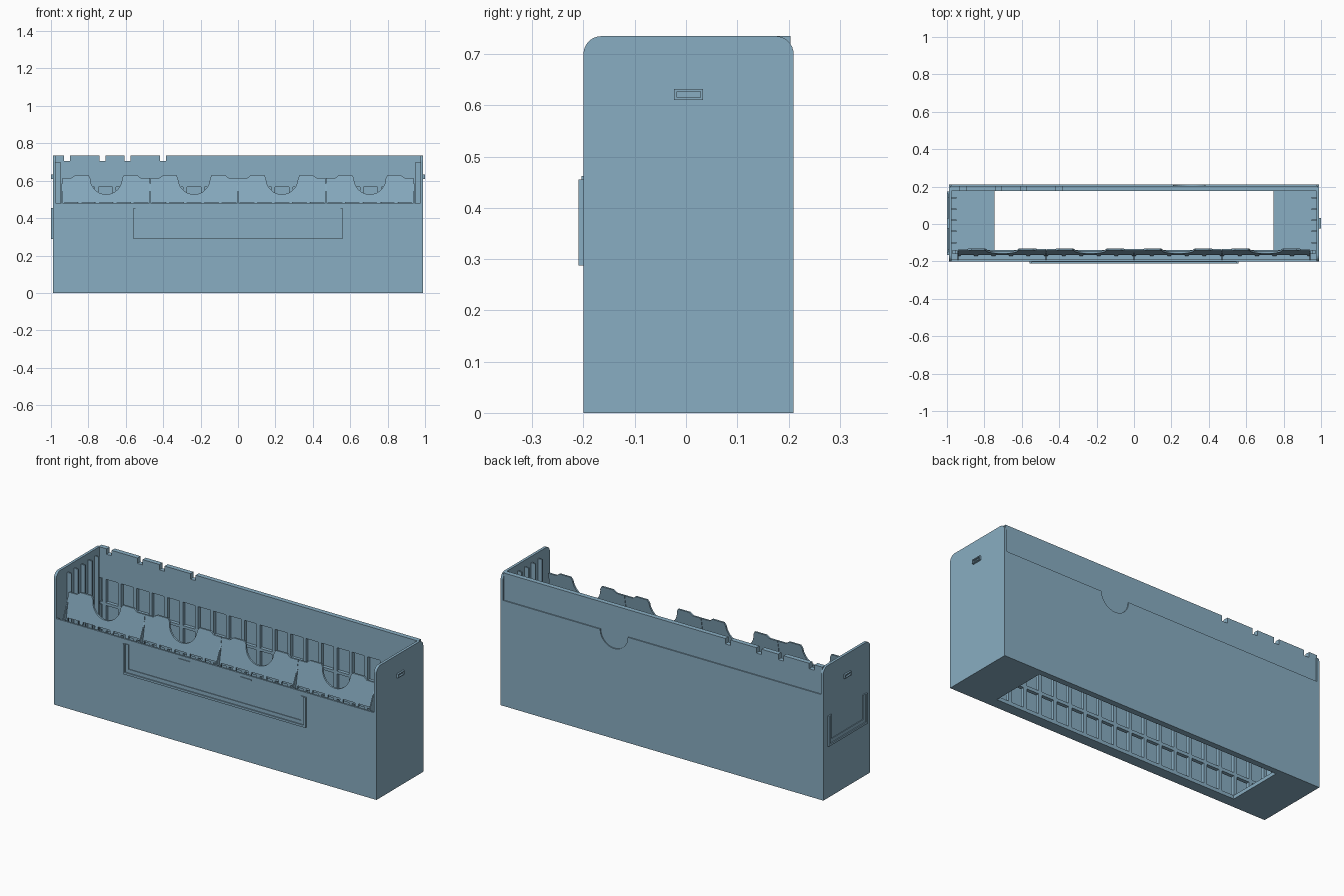
import bpy, bmesh, math

if "Cube" in bpy.data.objects:
    bpy.data.objects.remove(bpy.data.objects["Cube"])

mat = bpy.data.materials.new("dusty blue")
mat.diffuse_color = (0.25, 0.42, 0.54, 1)
mat.use_nodes = True
mat.node_tree.nodes["Principled BSDF"].inputs["Base Color"].default_value = mat.diffuse_color


def finish(name, bm):
    bmesh.ops.recalc_face_normals(bm, faces=bm.faces)
    me = bpy.data.meshes.new(name)
    bm.to_mesh(me)
    bm.free()
    me.materials.append(mat)
    ob = bpy.data.objects.new(name, me)
    bpy.context.collection.objects.link(ob)
    return ob


def boxes(name, items):
    """One object from several boxes given as (x0, x1, y0, y1, z0, z1)."""
    bm = bmesh.new()
    for x0, x1, y0, y1, z0, z1 in items:
        vs = bmesh.ops.create_cube(bm, size=1)["verts"]
        for v in vs:
            v.co.x = x0 if v.co.x < 0 else x1
            v.co.y = y0 if v.co.y < 0 else y1
            v.co.z = z0 if v.co.z < 0 else z1
    return finish(name, bm)


def prism(name, pts, place, shift):
    """Extrude a flat outline, placed by a function, along shift."""
    bm = bmesh.new()
    f = bm.faces.new([bm.verts.new(place(a, b)) for a, b in pts])
    ext = bmesh.ops.extrude_face_region(bm, geom=[f])["geom"]
    bmesh.ops.translate(bm, vec=shift, verts=[v for v in ext if isinstance(v, bmesh.types.BMVert)])
    return finish(name, bm)


def arc(cx, cz, r, a0, a1, n):
    return [(cx + r * math.cos(math.radians(a0 + (a1 - a0) * i / n)),
             cz + r * math.sin(math.radians(a0 + (a1 - a0) * i / n))) for i in range(n + 1)]


# End walls with rounded top corners
side_outline = [(-0.2, 0), (0.21, 0)] + arc(0.175, 0.7, 0.035, 0, 90, 8) + arc(-0.165, 0.7, 0.035, 90, 180, 8)
for s, label in ((-1, "left"), (1, "right")):
    prism(label + "_wall", side_outline, lambda y, z: (s * 0.99, y, z), (-s * 0.015, 0, 0))
    # Vertical guide ribs inside the end wall
    boxes(label + "_guide_ribs", [(min(s * 0.98, s * 0.95), max(s * 0.98, s * 0.95), y - 0.004, y + 0.004, 0.02, 0.7)
                                  for y in (0.14, 0.08, 0.02, -0.04, -0.1)])
    # Small framed latch on the outside
    x0, x1 = sorted((s * 0.985, s * 1.0))
    boxes(label + "_latch", [(x0, x1, -0.023, 0.033, 0.61, 0.615), (x0, x1, -0.023, 0.033, 0.627, 0.632),
                             (x0, x1, -0.023, -0.018, 0.615, 0.627), (x0, x1, 0.028, 0.033, 0.615, 0.627)])

# Floor with a large opening
boxes("floor", [(-0.98, -0.745, -0.195, 0.205, 0, 0.02), (0.745, 0.98, -0.195, 0.205, 0, 0.02),
                (-0.745, 0.745, -0.195, -0.14, 0, 0.02), (-0.745, 0.745, 0.177, 0.205, 0, 0.02)])

# Front wall
boxes("front_wall", [(-0.98, 0.98, -0.2, -0.19, 0, 0.48)])

# Rear wall, lower skin with a finger notch
prism("rear_lower_skin", [(-0.985, 0), (0.985, 0), (0.985, 0.585)]
      + arc(0.295, 0.585, 0.085, 0, -180, 20) + [(-0.985, 0.585)],
      lambda x, z: (x, 0.21, z), (0, -0.008, 0))

# Rear wall, thick upper band with four notches in its top edge
band = [(0.98, 0.735), (0.98, 0.565), (-0.98, 0.565), (-0.98, 0.735)]
for x in (-0.915, -0.725, -0.59, -0.4):
    band += [(x - 0.016, 0.735), (x - 0.016, 0.705), (x + 0.016, 0.705), (x + 0.016, 0.735)]
prism("rear_upper_band", band, lambda x, z: (x, 0.177, z), (0, 0.027, 0))
boxes("rear_inner_skin", [(-0.98, 0.98, 0.196, 0.204, 0.02, 0.565)])

# Ladder lattices lining the front and rear walls
PITCH = 0.0945


def lattice(name, y0, y1, top, rail):
    bars = [(i * PITCH - 0.01, i * PITCH + 0.01, y0, y1, 0.0, top) for i in range(-10, 11)]
    bars += [(-0.97, 0.97, y0, y1, z, z + rail) for z in (0.13, 0.28, 0.42)]
    boxes(name, bars)


lattice("rear_lattice", 0.177, 0.2, 0.565, 0.015)
lattice("front_lattice", -0.16, -0.14, 0.45, 0.018)
boxes("tray_ledge", [(-0.94, 0.94, -0.191, -0.14, 0.438, 0.45)])


# Leaning scalloped panels of the front tray, with a comb along the bottom
def lean(x, z):
    return (x, -0.172 + (z - 0.45) * 0.032 / 0.18, z)


for k, cx in enumerate((-0.705, -0.235, 0.235, 0.705)):
    half = 0.234
    low = []
    for i in range(5):
        a = cx - 2.5 * 0.0935 + i * 0.0935
        low += [(a + 0.01, 0.448), (a + 0.01, 0.484), (a + 0.0835, 0.484), (a + 0.0835, 0.448)]
    top = [(cx + half, 0.615), (cx + 0.185, 0.615), (cx + 0.165, 0.63), (cx + 0.095, 0.63)]
    top += [(cx + 0.085, 0.612)] + arc(cx, 0.612, 0.085, -6, -174, 20) + [(cx - 0.085, 0.612)]
    top += [(cx - 0.095, 0.63), (cx - 0.165, 0.63), (cx - 0.185, 0.615), (cx - half, 0.615)]
    prism("tray_panel_%d" % (k + 1), [(cx - half, 0.448)] + low + [(cx + half, 0.448)] + top,
          lean, (0, 0.01, 0))

# Triangular fins between the panels
for k, x in enumerate((-0.94, -0.47, 0, 0.47, 0.94)):
    prism("tray_fin_%d" % (k + 1), [(-0.193, 0.44), (-0.193, 0.48), (-0.145, 0.585), (-0.145, 0.44)],
          lambda y, z: (x - 0.003, y, z), (0.006, 0, 0))


# U-shaped label holders: thin rim standing off the wall plus a lower inner step
def u_frame(half, w, z0, z1):
    return [(-half, z1), (-half, z0), (half, z0), (half, z1),
            (half - w, z1), (half - w, z0 + w), (-half + w, z0 + w), (-half + w, z1)]


prism("front_label_rim", u_frame(0.56, 0.012, 0.288, 0.455), lambda x, z: (x, -0.21, z), (0, 0.012, 0))
prism("front_label_step", u_frame(0.55, 0.022, 0.298, 0.455), lambda x, z: (x, -0.204, z), (0, 0.006, 0))
prism("side_label_rim", u_frame(0.17, 0.012, 0.288, 0.455), lambda y, z: (-1.0, y + 0.005, z), (0.012, 0, 0))
prism("side_label_step", u_frame(0.16, 0.022, 0.298, 0.455), lambda y, z: (-0.994, y + 0.005, z), (0.006, 0, 0))

# Retaining bumps above the front label
boxes("label_bumps", [(x - 0.035, x + 0.035, -0.204, -0.198, 0.455, 0.462) for x in (-0.188, 0.188)])
